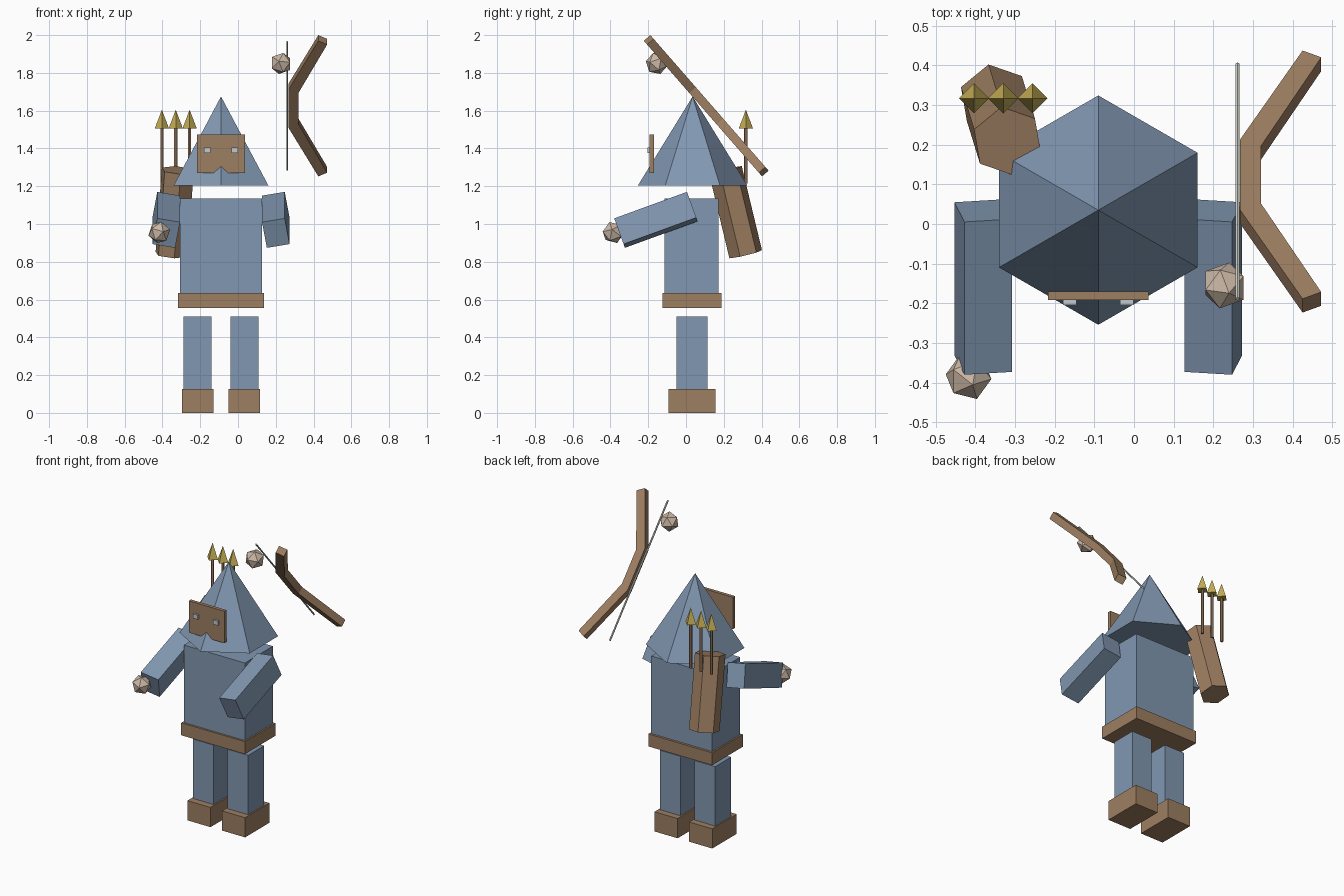
import bpy, bmesh
from math import radians
from mathutils import Matrix, Vector

cube = bpy.data.objects.get("Cube")
if cube:
    bpy.data.objects.remove(cube, do_unlink=True)


def material(name, rgb):
    m = bpy.data.materials.new(name)
    m.use_nodes = True
    m.diffuse_color = (*rgb, 1)
    m.node_tree.nodes["Principled BSDF"].inputs["Base Color"].default_value = (*rgb, 1)
    return m


BLUE = material("slate_blue_cloth", (0.22, 0.31, 0.44))
BROWN = material("brown_leather", (0.34, 0.21, 0.12))
STONE = material("pale_skin", (0.60, 0.48, 0.38))
GOLD = material("gold_metal", (0.55, 0.42, 0.09))
GREY = material("light_grey_eyes", (0.56, 0.59, 0.62))
CORD = material("pale_cord", (0.60, 0.62, 0.56))


def finish(name, bm, mat):
    bmesh.ops.recalc_face_normals(bm, faces=bm.faces)
    mesh = bpy.data.meshes.new(name)
    bm.to_mesh(mesh)
    bm.free()
    mesh.materials.append(mat)
    ob = bpy.data.objects.new(name, mesh)
    bpy.context.collection.objects.link(ob)
    return ob


def box(name, mat, centre, size, rot=Matrix()):
    bm = bmesh.new()
    m = Matrix.Translation(centre) @ rot @ Matrix.Diagonal((*size, 1))
    bmesh.ops.create_cube(bm, size=1, matrix=m)
    return finish(name, bm, mat)


def rod(name, mat, a, b, r1, r2, sides, roll=0):
    """Cylinder or cone from a to b."""
    a, b = Vector(a), Vector(b)
    axis = b - a
    turn = Vector((0, 0, 1)).rotation_difference(axis).to_matrix().to_4x4()
    m = Matrix.Translation((a + b) / 2) @ turn @ Matrix.Rotation(radians(roll), 4, "Z")
    bm = bmesh.new()
    bmesh.ops.create_cone(bm, cap_ends=True, segments=sides, radius1=r1,
                          radius2=r2, depth=axis.length, matrix=m)
    bmesh.ops.remove_doubles(bm, verts=bm.verts, dist=1e-5)
    return finish(name, bm, mat)


def ball(name, mat, centre, radius, rot):
    bm = bmesh.new()
    bmesh.ops.create_icosphere(bm, subdivisions=1, radius=radius,
                               matrix=Matrix.Translation(centre) @ rot)
    return finish(name, bm, mat)


MID = -0.09   # centre line of the figure

# Torso, belt and hood
box("torso", BLUE, (MID, 0.03, 0.865), (0.435, 0.285, 0.54))
box("belt", BROWN, (MID, 0.031, 0.595), (0.455, 0.312, 0.08))
rod("hood", BLUE, (MID, 0.035, 1.205), (MID, 0.035, 1.675), 0.289, 0, 6)

# Face mask and eyes
box("mask", BROWN, (MID, -0.181, 1.372), (0.253, 0.022, 0.205))

for side, s in (("left", 1), ("right", -1)):
    box(side + "_eye", GREY, (MID + s * 0.072, -0.19, 1.391), (0.034, 0.028, 0.028))
    box(side + "_leg", BLUE, (MID + s * 0.124, 0.032, 0.318), (0.147, 0.163, 0.384))
    box(side + "_foot", BROWN, (MID + s * 0.1235, 0.031, 0.0635), (0.165, 0.248, 0.127))
    pose = Matrix.Rotation(radians(20), 4, "X") @ Matrix.Rotation(radians(-10 * s), 4, "Y")
    box(side + "_arm", BLUE, (MID + s * 0.29, -0.159, 1.022), (0.122, 0.41, 0.147), pose)

# Hands
pose = Matrix.Rotation(radians(20), 4, "X") @ Matrix.Rotation(radians(10), 4, "Y")
ball("right_hand", STONE, (-0.417, -0.385, 0.955), 0.06, pose)
pose = Matrix.Rotation(radians(-41), 4, "X") @ Matrix.Rotation(radians(-10), 4, "Y")
ball("left_hand", STONE, (0.228, -0.155, 1.85), 0.06, pose)

# Quiver and arrows
rod("quiver", BROWN, (-0.352, 0.316, 0.84), (-0.319, 0.209, 1.285), 0.09, 0.09, 6, 10)
for i in range(3):
    x, y = -0.403 + i * 0.0735, 0.317
    rod(f"arrow_shaft_{i + 1}", BROWN, (x, y, 1.215), (x, y, 1.51), 0.0095, 0.0095, 6)
    rod(f"arrow_head_{i + 1}", GOLD, (x, y, 1.505), (x, y, 1.605), 0.038, 0, 4)

# Bow: flat bent outline, extruded and leaned over
upper = [(0.267, 0.134), (0.425, 0.476), (0.472, 0.45), (0.32, 0.11)]
outline = upper + [(x, -u) for x, u in reversed(upper)]
lean = Matrix.Translation((0, 0.107, 1.626)) @ Matrix.Rotation(radians(41.1), 4, "X")
thick = 0.046
bm = bmesh.new()
face = bm.faces.new([bm.verts.new((x, -thick / 2, u)) for x, u in outline])
new = bmesh.ops.extrude_face_region(bm, geom=[face])["geom"]
bmesh.ops.translate(bm, vec=(0, thick, 0),
                    verts=[v for v in new if isinstance(v, bmesh.types.BMVert)])
bm.transform(lean)
finish("bow", bm, BROWN)
rod("bow_string", CORD, lean @ Vector((0.261, 0, -0.45)),
    lean @ Vector((0.261, 0, 0.45)), 0.0055, 0.0055, 6)
